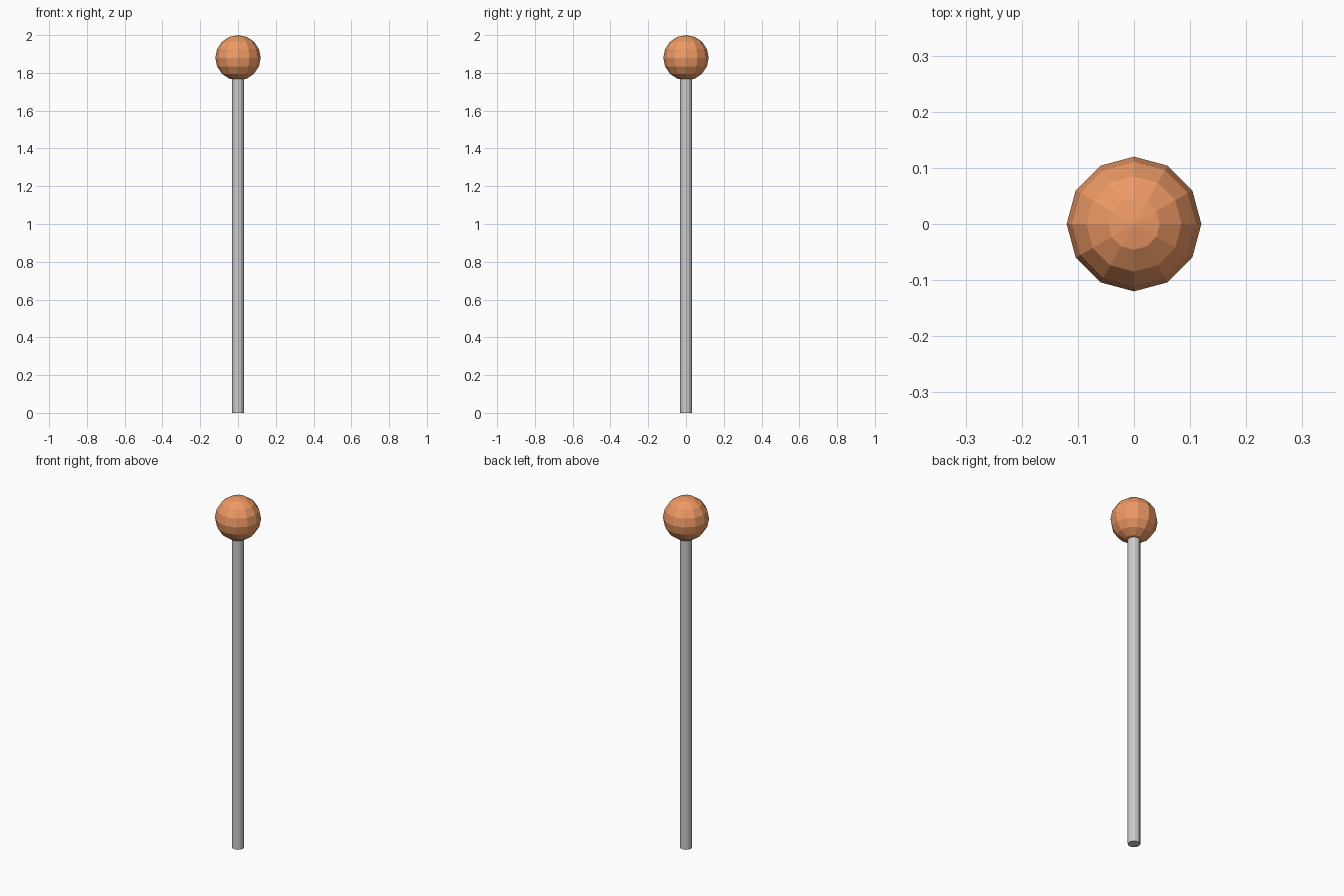
import bpy

if "Cube" in bpy.data.objects:
    bpy.data.objects.remove(bpy.data.objects["Cube"])

POLE_RADIUS = 0.032
BALL_RADIUS = 0.12
TOP = 2.0
POLE_HEIGHT = 1.78

# Plain grey pole standing on the ground
bpy.ops.mesh.primitive_cylinder_add(
    vertices=12, radius=POLE_RADIUS, depth=POLE_HEIGHT,
    location=(0, 0, POLE_HEIGHT / 2))
pole = bpy.context.object
pole.name = "pole"

# Faceted orange ball on top
bpy.ops.mesh.primitive_uv_sphere_add(
    segments=12, ring_count=8, radius=BALL_RADIUS,
    location=(0, 0, TOP - BALL_RADIUS))
ball = bpy.context.object
ball.name = "ball_knob"

orange = bpy.data.materials.new("orange")
orange.diffuse_color = (0.85, 0.32, 0.13, 1.0)
orange.use_nodes = True
orange.node_tree.nodes["Principled BSDF"].inputs["Base Color"].default_value = orange.diffuse_color
ball.data.materials.append(orange)
